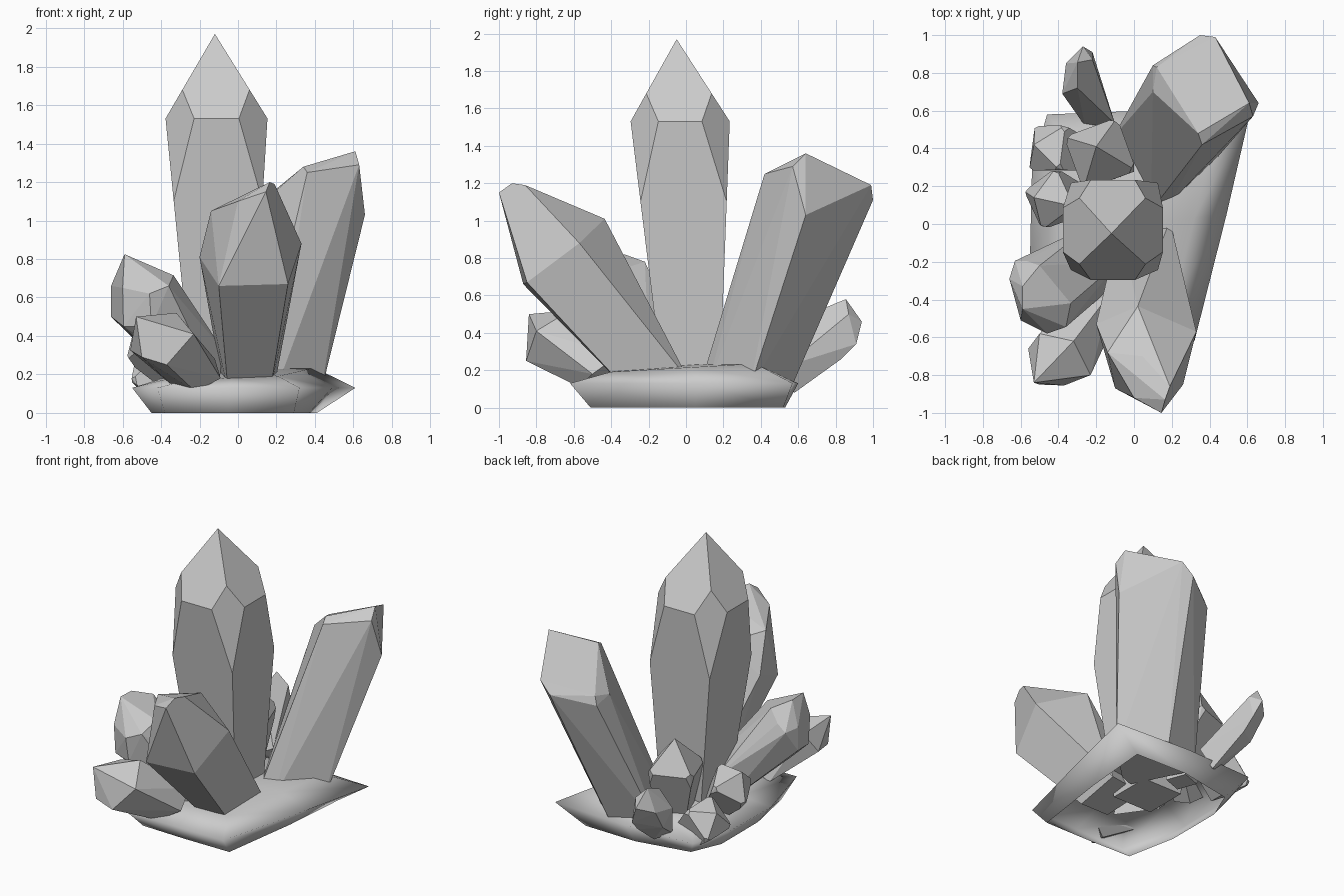
import bpy, bmesh, math
from mathutils import Vector


def finish(bm, name, smooth=False):
    me = bpy.data.meshes.new(name)
    bmesh.ops.recalc_face_normals(bm, faces=bm.faces)
    bm.to_mesh(me)
    bm.free()
    for p in me.polygons:
        p.use_smooth = smooth
    ob = bpy.data.objects.new(name, me)
    bpy.context.collection.objects.link(ob)
    return ob


def hull(name, points):
    """Faceted convex crystal around a few corner points."""
    bm = bmesh.new()
    for p in points:
        bm.verts.new(p)
    res = bmesh.ops.convex_hull(bm, input=bm.verts)
    junk = {g for g in res['geom_interior'] + res['geom_unused'] if isinstance(g, bmesh.types.BMVert)}
    bmesh.ops.delete(bm, geom=list(junk), context='VERTS')
    bmesh.ops.dissolve_limit(bm, angle_limit=math.radians(5), verts=bm.verts, edges=bm.edges)
    return finish(bm, name)


def crystal(name, base, tip, r_base, r_top, shoulder, twist=0, ridge=0.34, side=0.28, low=0.3):
    """Four-sided flaring shaft with a pyramid tip; each shoulder corner is cut to a diamond."""
    base, tip = Vector(base), Vector(tip)
    q = (tip - base).to_track_quat('Z', 'Y')
    if abs(tip.x - base.x) + abs(tip.y - base.y) < 0.2:
        q.identity()
    mid = base.lerp(tip, shoulder)

    def ring(c, r):
        return [c + q @ Vector((r * 1.414 * math.cos(a), r * 1.414 * math.sin(a), 0))
                for a in (math.radians(twist + 45 + 90 * i) for i in range(4))]
    B, S = ring(base, r_base), ring(mid, r_top)
    pts = B + [tip]
    for i in range(4):
        s = S[i]
        pts += [s.lerp(tip, ridge), s.lerp(B[i], low),
                s.lerp(S[i - 1], side), s.lerp(S[(i + 1) % 4], side)]
    return hull(name, pts)


# Rock base: open underneath, sharp rim, low domed top
rim = [(0.61, 0.57), (0.49, 0.05), (0.32, -0.62), (-0.05, -0.62), (-0.42, -0.62),
       (-0.55, -0.15), (-0.54, 0.3), (-0.46, 0.58), (0.05, 0.6)]
foot = [(0.41, 0.52), (0.37, 0.05), (0.29, -0.51), (-0.05, -0.51), (-0.38, -0.5),
        (-0.45, -0.15), (-0.45, 0.25), (-0.36, 0.46), (0.02, 0.53)]
bm = bmesh.new()
rings = [[bm.verts.new((x, y, 0)) for x, y in foot],
         [bm.verts.new((x, y, 0.13)) for x, y in rim],
         [bm.verts.new((x * 0.65, y * 0.65, 0.2 + 0.03 * (x + y))) for x, y in rim]]
n = len(rim)
for a, b in zip(rings, rings[1:]):
    for i in range(n):
        bm.faces.new((a[i], a[(i + 1) % n], b[(i + 1) % n], b[i]))
top = bm.verts.new((0, 0, 0.23))
for i in range(n):
    bm.faces.new((rings[2][i], rings[2][(i + 1) % n], top))
finish(bm, "rock_base", True)

# Tall central crystal
crystal("central_crystal", (-0.085, 0.03, 0.1), (-0.12, -0.05, 1.97), 0.15, 0.265, 0.765)

# Leaning crystal at the back right, with a slanted flat top
hull("back_right_crystal", [
    (0.61, 0.64, 1.36), (0.34, 0.48, 1.28), (0.12, 0.83, 1.10), (0.43, 0.99, 1.19),
    (0.36, 0.42, 1.25), (0.63, 0.57, 1.29), (0.66, 0.64, 1.03), (0.35, 1.0, 1.11),
    (0.10, 0.70, 1.07), (0.10, 0.84, 1.04),
    (0.09, 0.07, 0.1), (0.19, 0.11, 0.1), (0.43, 0.34, 0.1), (0.19, 0.56, 0.1), (-0.11, 0.46, 0.1)])

# Leaning crystal at the front
hull("front_crystal", [
    (0.33, -0.57, 0.88), (0.26, -0.85, 0.67), (-0.10, -0.87, 0.66), (-0.20, -0.53, 0.81),
    (-0.14, -0.68, 1.05), (0.02, -0.435, 1.01), (0.045, -0.70, 1.11), (0.165, -0.93, 1.2),
    (0.145, -1.0, 1.15), (0.0, -0.92, 1.1), (0.19, -0.86, 1.19),
    (-0.05, -0.32, 0.1), (0.165, -0.32, 0.1), (0.19, 0.02, 0.14), (-0.08, -0.02, 0.14)])

# Blunt crystal on the left
hull("left_crystal", [
    (-0.59, -0.45, 0.825), (-0.59, -0.33, 0.82), (-0.5, -0.22, 0.78), (-0.335, -0.42, 0.715),
    (-0.36, -0.545, 0.66), (-0.63, -0.195, 0.65), (-0.57, -0.195, 0.7),
    (-0.66, -0.29, 0.66), (-0.66, -0.29, 0.5), (-0.6, -0.51, 0.65), (-0.595, -0.5, 0.45),
    (-0.46, -0.58, 0.62), (-0.45, -0.56, 0.45), (-0.52, -0.42, 0.37), (-0.57, -0.22, 0.44),
    (-0.22, 0.0, 0.3), (-0.08, -0.2, 0.33), (-0.1, -0.32, 0.12), (-0.25, -0.05, 0.1)])

# Short crystal at the front left
hull("front_left_crystal", [
    (-0.56, -0.66, 0.325), (-0.53, -0.84, 0.5), (-0.32, -0.62, 0.52), (-0.23, -0.8, 0.41),
    (-0.37, -0.855, 0.25), (-0.5, -0.85, 0.29), (-0.5, -0.58, 0.46),
    (-0.09, -0.5, 0.18), (-0.22, -0.57, 0.11), (-0.12, -0.36, 0.28), (-0.35, -0.42, 0.15)])

# Small crystal jutting out at the back
hull("back_crystal", [
    (-0.30, 0.855, 0.58), (-0.27, 0.94, 0.46), (-0.22, 0.91, 0.34), (-0.3, 0.72, 0.525),
    (-0.38, 0.69, 0.4), (-0.36, 0.85, 0.42), (-0.22, 0.87, 0.5), (-0.21, 0.83, 0.26),
    (-0.34, 0.74, 0.27), (-0.1, 0.53, 0.22), (-0.26, 0.52, 0.13), (-0.16, 0.58, 0.08)])

# Small crystals along the back left: base, tip, radii, shoulder, twist
small = [((-0.14, 0.3, 0.1), (-0.2, 0.41, 0.73), 0.07, 0.15, 0.65, 20),
         ((-0.33, 0.37, 0.12), (-0.53, 0.42, 0.3), 0.09, 0.12, 0.65, 10),
         ((-0.28, 0.12, 0.14), (-0.53, 0.14, 0.48), 0.06, 0.12, 0.68, 35)]
for i, (b, t, rb, rt, sh, tw) in enumerate(small):
    crystal(f"small_crystal_{i + 1}", b, t, rb, rt, sh, tw, 0.12, 0.14, 0.2)
